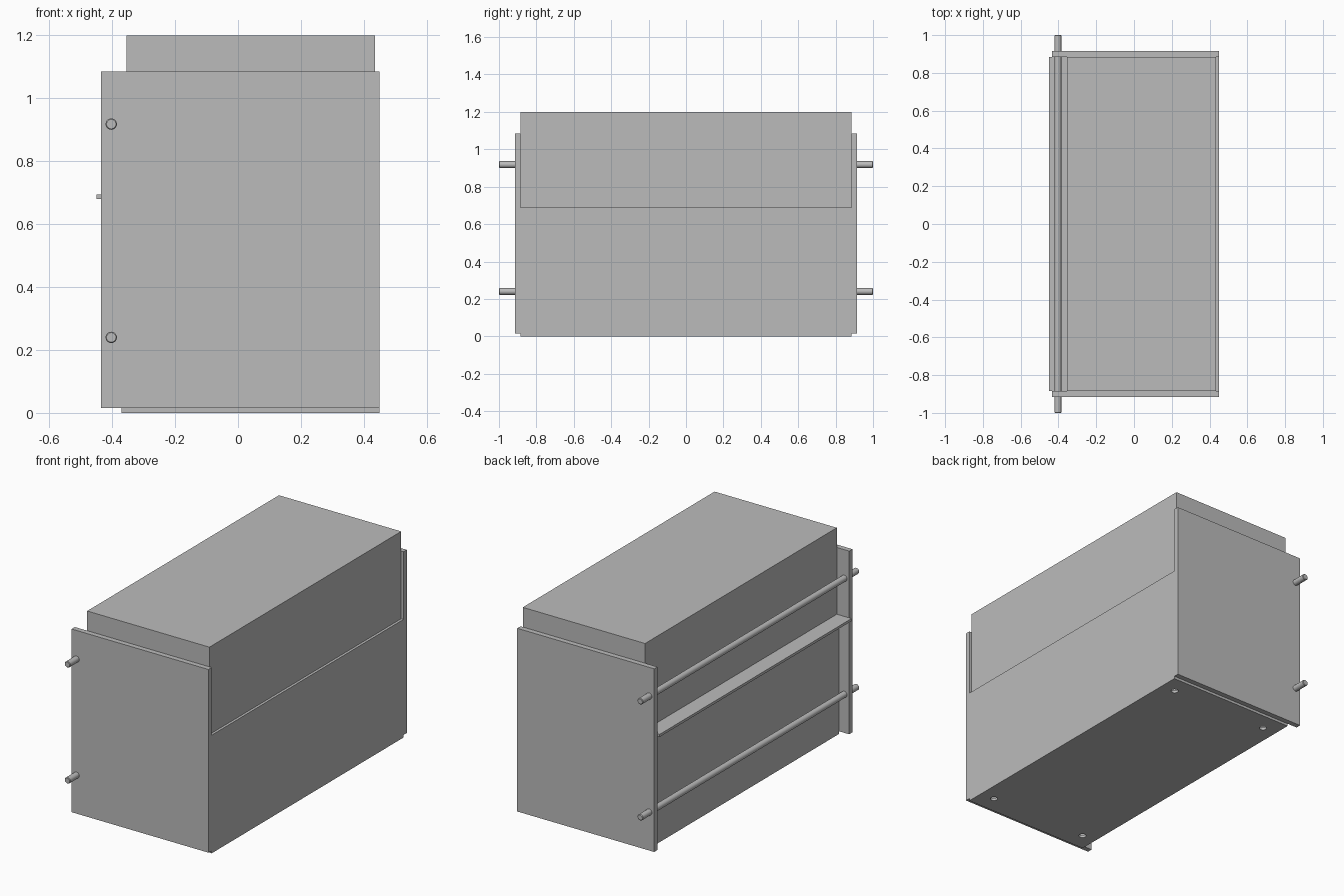
import bpy, bmesh
from math import radians
from mathutils import Matrix, Vector

cube = bpy.data.objects.get("Cube")
if cube:
    bpy.data.objects.remove(cube, do_unlink=True)

grey = bpy.data.materials.new("plain_grey")
grey.use_nodes = True
grey.diffuse_color = (0.5, 0.5, 0.5, 1)
grey.node_tree.nodes["Principled BSDF"].inputs["Base Color"].default_value = (0.5, 0.5, 0.5, 1)


def add_object(name, bm):
    mesh = bpy.data.meshes.new(name)
    bm.to_mesh(mesh)
    bm.free()
    mesh.materials.append(grey)
    obj = bpy.data.objects.new(name, mesh)
    bpy.context.collection.objects.link(obj)
    return obj


def box(name, x, y, z):
    """Box from (min, max) pairs."""
    bm = bmesh.new()
    bmesh.ops.create_cube(bm, size=1)
    lo, hi = Vector((x[0], y[0], z[0])), Vector((x[1], y[1], z[1]))
    for v in bm.verts:
        v.co = (lo + hi) / 2 + v.co * (hi - lo)
    return add_object(name, bm)


def cylinder(name, centre, radius, length, axis="Z", chamfer=0):
    bm = bmesh.new()
    bmesh.ops.create_cone(bm, cap_ends=True, segments=32,
                          radius1=radius, radius2=radius, depth=length)
    if chamfer:
        rims = [e for e in bm.edges if abs(e.verts[0].co.z - e.verts[1].co.z) < 0.001]
        bmesh.ops.bevel(bm, geom=rims, offset=chamfer, segments=1, affect="EDGES")
    if axis == "Y":
        bm.transform(Matrix.Rotation(radians(90), 4, "X"))
    bm.transform(Matrix.Translation(centre))
    return add_object(name, bm)


def activate(obj):
    bpy.ops.object.select_all(action="DESELECT")
    obj.select_set(True)
    bpy.context.view_layer.objects.active = obj


def combine(target, tool, operation):
    """Apply a boolean and discard the tool object."""
    mod = target.modifiers.new("combine", "BOOLEAN")
    mod.operation, mod.solver, mod.object = operation, "EXACT", tool
    activate(target)
    bpy.ops.object.modifier_apply(modifier=mod.name)
    bpy.data.objects.remove(tool, do_unlink=True)


WIDE = (-0.885, 0.885)
FLOOR = 0.015

# Folded housing: base, tall side panel, low recessed panel and end plates
housing = box("housing", (-0.37, 0.45), WIDE, (0, FLOOR))
combine(housing, box("side_panel", (0.435, 0.45), WIDE, (0, 0.69)), "UNION")
combine(housing, box("recessed_panel", (-0.37, -0.355), WIDE, (0, 0.68)), "UNION")
for side in (-1, 1):
    ends = sorted((side * 0.885, side * 0.915))
    combine(housing, box("end_plate", (-0.435, 0.45), ends, (FLOOR, 1.085)), "UNION")

# Merge flush faces
bm = bmesh.new()
bm.from_mesh(housing.data)
bmesh.ops.remove_doubles(bm, verts=bm.verts, dist=0.0001)
bmesh.ops.dissolve_limit(bm, angle_limit=radians(1), verts=bm.verts, edges=bm.edges)
bm.to_mesh(housing.data)
bm.free()

# Mounting holes in the base
for x in (-0.28, 0.36):
    for y in (-0.78, 0.78):
        combine(housing, cylinder("hole", (x, y, 0), 0.02, 0.1), "DIFFERENCE")

# Upper cover with its projecting lip
box("upper_cover", (-0.355, 0.435), WIDE, (0.68, 1.2))
box("cover_lip", (-0.45, -0.355), WIDE, (0.68, 0.695))

# Tie rods through both end plates
for name, z in (("lower_rod", 0.24), ("upper_rod", 0.918)):
    rod = cylinder(name, (-0.403, 0, z), 0.018, 2, "Y", 0.003)
    activate(rod)
    bpy.ops.object.shade_smooth_by_angle(angle=radians(30))
